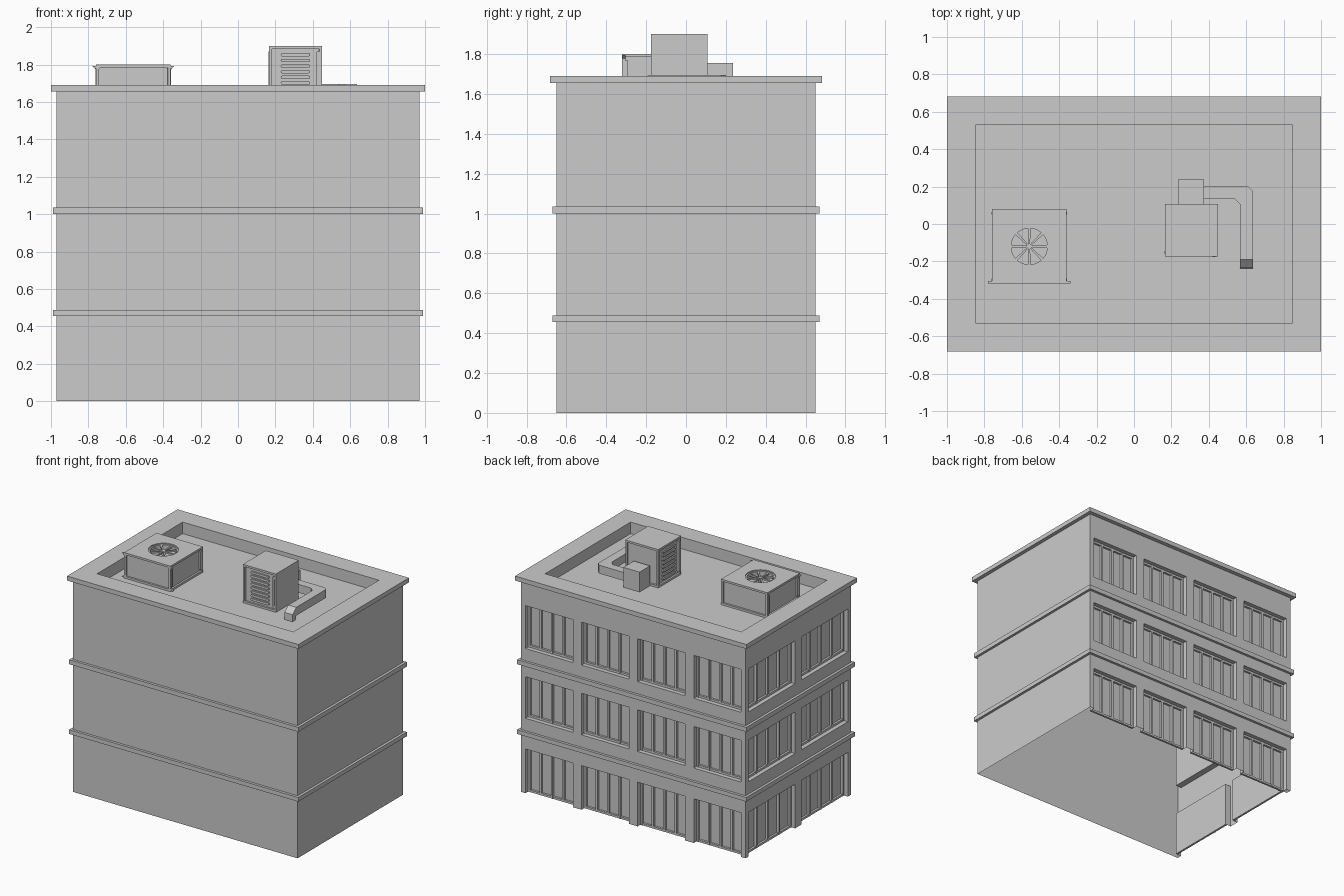
import bpy, bmesh, math
from mathutils import Vector

if "Cube" in bpy.data.objects:
    bpy.data.objects.remove(bpy.data.objects["Cube"])

HX, HY, TOP, ROOF = 0.97, 0.65, 1.655, 1.60


def finish(bm, name):
    bmesh.ops.remove_doubles(bm, verts=bm.verts, dist=1e-5)
    bmesh.ops.recalc_face_normals(bm, faces=bm.faces)
    me = bpy.data.meshes.new(name)
    bm.to_mesh(me)
    bm.free()
    ob = bpy.data.objects.new(name, me)
    bpy.context.collection.objects.link(ob)
    return ob


def quad(bm, pts):
    return bm.faces.new([bm.verts.new(p) for p in pts])


def add_box(bm, a, b):
    lo = [min(p, q) for p, q in zip(a, b)]
    hi = [max(p, q) for p, q in zip(a, b)]
    vs = bmesh.ops.create_cube(bm, size=1)["verts"]
    for v in vs:
        v.co = Vector([hi[i] if v.co[i] > 0 else lo[i] for i in range(3)])


def skin(bm, loops, cap_start=False, cap_end=False):
    rings = [[bm.verts.new(p) for p in lp] for lp in loops]
    n = len(rings[0])
    for r, s in zip(rings, rings[1:]):
        for i in range(n):
            j = (i + 1) % n
            bm.faces.new((r[i], r[j], s[j], s[i]))
    if cap_start:
        bm.faces.new(rings[0][::-1])
    if cap_end:
        bm.faces.new(rings[-1])


def rect(hx, hy, z):
    return [(-hx, -hy, z), (hx, -hy, z), (hx, hy, z), (-hx, hy, z)]


# Window walls: a grid with openings, each with reveals and a recessed pane
FLOORS = [(0.0, 0.345), (0.585, 0.91), (1.13, 1.465)]
DEPTH, BAR, PROUD = 0.05, 0.016, 0.018
shell, frames = bmesh.new(), bmesh.new()


def window_wall(P, half, centres, w):
    spans = [(c - w, c + w) for c in centres]
    us = sorted({-half, half} | {u for s in spans for u in s})
    zs = sorted({0.0, TOP} | {z for f in FLOORS for z in f})
    for u0, u1 in zip(us, us[1:]):
        for z0, z1 in zip(zs, zs[1:]):
            if (u0, u1) not in spans or (z0, z1) not in FLOORS:
                quad(shell, [P(u0, z0, 0), P(u1, z0, 0), P(u1, z1, 0), P(u0, z1, 0)])
                continue
            c = [(u0, z0), (u1, z0), (u1, z1), (u0, z1)]
            quad(shell, [P(u, z, DEPTH) for u, z in c])
            for k in range(4):
                if k == 0 and z0 == 0:
                    continue  # ground floor openings run to the ground
                a, b = c[k], c[(k + 1) % 4]
                quad(shell, [P(*a, 0), P(*b, 0), P(*b, DEPTH), P(*a, DEPTH)])
            # frame bars and mullions for four panes
            for k in range(5):
                m = u0 + (u1 - u0 - BAR) * k / 4
                add_box(frames, P(m, z0, DEPTH - PROUD), P(m + BAR, z1, DEPTH))
            for z in (z0, z1 - BAR):
                add_box(frames, P(u0, z, DEPTH - PROUD + 0.002), P(u1, z + BAR, DEPTH))


window_wall(lambda u, z, d: (u, HY - d, z), HX, [-0.7275, -0.2425, 0.2425, 0.7275], 0.205)
window_wall(lambda u, z, d: (-HX + d, u, z), HY, [-0.325, 0.325], 0.286)

# Plain front and right walls (the shell is open underneath)
quad(shell, [(-HX, -HY, 0), (HX, -HY, 0), (HX, -HY, TOP), (-HX, -HY, TOP)])
quad(shell, [(HX, -HY, 0), (HX, HY, 0), (HX, HY, TOP), (HX, -HY, TOP)])
finish(shell, "building_walls")
finish(frames, "window_frames")

# Floor bands
for i, (z0, z1) in enumerate([(0.455, 0.488), (1.0, 1.035)]):
    bm = bmesh.new()
    skin(bm, [rect(HX, HY, z0), rect(0.99, 0.67, z0), rect(0.99, 0.67, z1), rect(HX, HY, z1)])
    finish(bm, f"floor_band_{i + 1}")

# Cornice, parapet and roof deck
bm = bmesh.new()
skin(bm, [rect(HX, HY, TOP), rect(1, 0.682, TOP), rect(1, 0.682, 1.69),
          rect(0.848, 0.528, 1.69), rect(0.848, 0.528, ROOF)], cap_end=True)
finish(bm, "roof_parapet")


def panel_box(name, a, b, sides, drop_top=False):
    """Box whose listed sides carry a recessed panel."""
    bm = bmesh.new()
    add_box(bm, a, b)
    bm.normal_update()
    for s in sides:
        f = [f for f in bm.faces if f.normal.dot(Vector(s)) > 0.9]
        bmesh.ops.inset_region(bm, faces=f, thickness=0.022, depth=0)
        bmesh.ops.inset_region(bm, faces=f, thickness=0.0005, depth=-0.014)
    if drop_top:
        top = [f for f in bm.faces if f.normal.z > 0.9 and f.calc_center_median().z > b[2] - 1e-4]
        bmesh.ops.delete(bm, geom=top, context='FACES')
    return finish(bm, name)


# Fan unit casing with a round well in its top
CX, CY, FT = -0.56, -0.12, 1.80
panel_box("fan_unit_casing", (CX - 0.2, CY - 0.2, ROOF), (CX + 0.2, CY + 0.2, FT),
          [(1, 0, 0), (-1, 0, 0), (0, 1, 0), (0, -1, 0)], drop_top=True)
N = 32
angles = [2 * math.pi * i / N for i in range(N)]


def circ(r, z):
    return [(CX + r * math.cos(a), CY + r * math.sin(a), z) for a in angles]


square = []
for a in angles:
    k = 0.2 / max(abs(math.cos(a)), abs(math.sin(a)))
    square.append((CX + k * math.cos(a), CY + k * math.sin(a), FT))
bm = bmesh.new()
skin(bm, [square, circ(0.108, FT), circ(0.108, FT - 0.008), circ(0.097, FT - 0.008),
          circ(0.097, FT - 0.045)], cap_end=True)
finish(bm, "fan_unit_top")

# Fan blades and hub
bm = bmesh.new()
for i in range(8):
    a = i * math.pi / 4
    r = Vector((math.cos(a), math.sin(a), 0))
    t = Vector((-r.y, r.x, 0))
    c = Vector((CX, CY, 0))
    plan = [c + r * 0.01 - t * 0.004, c + r * 0.098 - t * 0.008,
            c + r * 0.098 + t * 0.008, c + r * 0.01 + t * 0.004]
    skin(bm, [[p + Vector((0, 0, z)) for p in plan] for z in (FT - 0.022, FT - 0.01)], True, True)
skin(bm, [circ(0.015, FT - 0.04), circ(0.015, FT - 0.008)], True, True)
finish(bm, "fan_blades")

# Vent unit with louvres on its front and left
panel_box("vent_unit_casing", (0.165, -0.175, ROOF), (0.45, 0.107, 1.90),
          [(0, -1, 0), (-1, 0, 0), (0, 1, 0)])
bm = bmesh.new()


def capsule(P, z, half=0.07, r=0.009):
    pts = []
    for s, start in ((1, -90), (-1, 90)):
        for k in range(5):
            a = math.radians(start + 45 * k)
            pts.append((s * half + r * math.cos(a), z + r * math.sin(a)))
    skin(bm, [[P(u, v, d) for u, v in pts] for d in (0.015, 0.004)], True, True)


for i in range(8):
    z = 1.852 - 0.03 * i
    capsule(lambda u, v, d: (0.307 + u, -0.175 + d, v), z)
    capsule(lambda u, v, d: (0.165 + d, -0.034 + u, v), z)
finish(bm, "vent_louvres")

# Side box joining the vent unit to its duct
bm = bmesh.new()
add_box(bm, (0.235, 0.107, ROOF), (0.375, 0.237, 1.755))
finish(bm, "duct_box")

# Duct: cross-sections along a chamfered bend, then a turned-down outlet
sections = [((0.375, 0.2), (0.375, 0.135)), ((0.612, 0.2), (0.538, 0.135)),
            ((0.636, 0.176), (0.567, 0.105)), ((0.636, -0.19), (0.567, -0.19))]
Z0, Z1 = 1.63, 1.695
loops = [[(*o, Z0), (*o, Z1), (*n, Z1), (*n, Z0)] for o, n in sections]
loops.append([(0.636, -0.20, ROOF), (0.636, -0.235, 1.655), (0.567, -0.235, 1.655), (0.567, -0.20, ROOF)])
loops.append([(0.636, -0.20, ROOF - 0.001), (0.636, -0.237, ROOF), (0.567, -0.237, ROOF), (0.567, -0.20, ROOF - 0.001)])
bm = bmesh.new()
skin(bm, loops, True, True)
finish(bm, "roof_duct")
